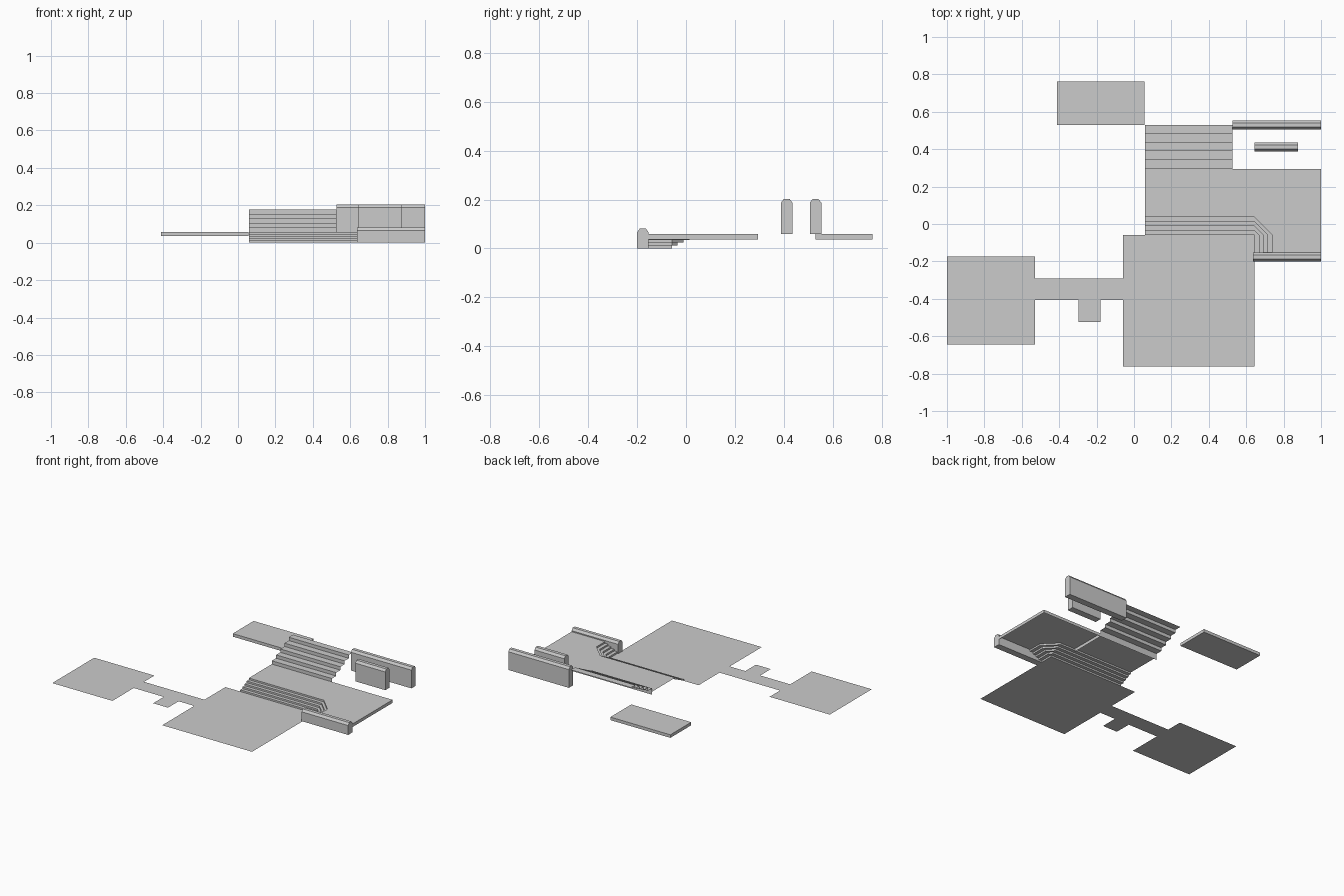
import bpy

if "Cube" in bpy.data.objects:
    bpy.data.objects.remove(bpy.data.objects["Cube"])

TOP = 0.0585      # platform height
LIP = 0.037       # bottom of the platform edge
L, M, R = 0.058, 0.527, 1.0


def mesh(name, verts, faces):
    me = bpy.data.meshes.new(name)
    me.from_pydata(verts, [], faces)
    me.update()
    ob = bpy.data.objects.new(name, me)
    bpy.context.collection.objects.link(ob)
    return ob


def flat(name, outline, z):
    return mesh(name, [(x, y, z) for x, y in outline], [list(range(len(outline)))])


def rect(x0, x1, y0, y1):
    return [(x0, y0), (x1, y0), (x1, y1), (x0, y1)]


def ribbons(name, rows):
    """Sheet joining successive rows of points, each row the same length."""
    n = len(rows[0])
    verts = [p for row in rows for p in row]
    faces = [(a * n + i, a * n + i + 1, (a + 1) * n + i + 1, (a + 1) * n + i)
             for a in range(len(rows) - 1) for i in range(n - 1)]
    return mesh(name, verts, faces)


def extrude_x(name, profile, x0, x1):
    """Closed bar with a (y, z) profile along x."""
    n = len(profile)
    verts = [(x, y, z) for x in (x0, x1) for y, z in profile]
    faces = [(i, n + i, n + (i + 1) % n, (i + 1) % n) for i in range(n)]
    faces += [list(range(n)), list(range(2 * n - 1, n - 1, -1))]
    return mesh(name, verts, faces)


def wall(name, x0, x1, y0, z0, z1, w=0.047):
    y1 = y0 + w
    extrude_x(name, [(y0, z0), (y1, z0), (y1, z1 - 0.016), (y1 - 0.012, z1),
                     (y0 + 0.012, z1), (y0, z1 - 0.016)], x0, x1)


# Ground: main court, connecting path with side stub, and left court
flat("main_court", rect(-0.058, 0.643, -0.762, -0.058), 0)
flat("path", rect(-0.53, -0.058, -0.405, -0.291), 0)
flat("path_stub", rect(-0.296, -0.18, -0.523, -0.405), 0)
flat("left_court", rect(-1.0, -0.53, -0.643, -0.175), 0)

# Raised platform with hanging edge
flat("platform", [(L, 0.038), (0.643, 0.038), (0.739, -0.058), (0.739, -0.153),
                  (R, -0.153), (R, 0.295), (M, 0.295), (L, 0.295)], TOP)
edge = [(R, -0.153), (R, 0.295), (M, 0.295), (L, 0.295)]
ribbons("platform_edge", [[(x, y, z) for x, y in edge] for z in (LIP, TOP)])
ribbons("platform_inner_edge", [[(M, 0.04, z), (M, 0.295, z)] for z in (LIP, TOP)])

# Lower steps wrapping around the platform's inner corner
rows = []
for i in range(5):
    d = i * 0.024
    line = [(L, -0.058 + d), (0.643, -0.058 + d), (0.643 + d, -0.058), (0.643 + d, -0.153)]
    for z in (i * TOP / 5, (i + 1) * TOP / 5):
        rows.append([(x, y, z) for x, y in line])
ribbons("lower_steps", rows)

# Upper steps rising to the back
rows = []
rise, run = 0.0236, 0.047
for i in range(5):
    y, z = 0.295 + i * run, TOP + i * rise
    rows += [[(L, y, z), (M, y, z)], [(L, y, z + rise), (M, y, z + rise)]]
rows.append([(L, 0.53, TOP + 5 * rise), (M, 0.53, TOP + 5 * rise)])
ribbons("upper_steps", rows)

# Back landing slab
extrude_x("back_landing", [(0.53, LIP), (0.763, LIP), (0.763, TOP), (0.53, TOP)], -0.412, L - 0.002)

# Low walls with bevelled tops
wall("back_wall", M, R, 0.506, TOP, 0.203)
wall("short_wall", 0.645, 0.878, 0.388, TOP, 0.203)
wall("front_wall", 0.637, R, -0.2, 0, 0.082)
